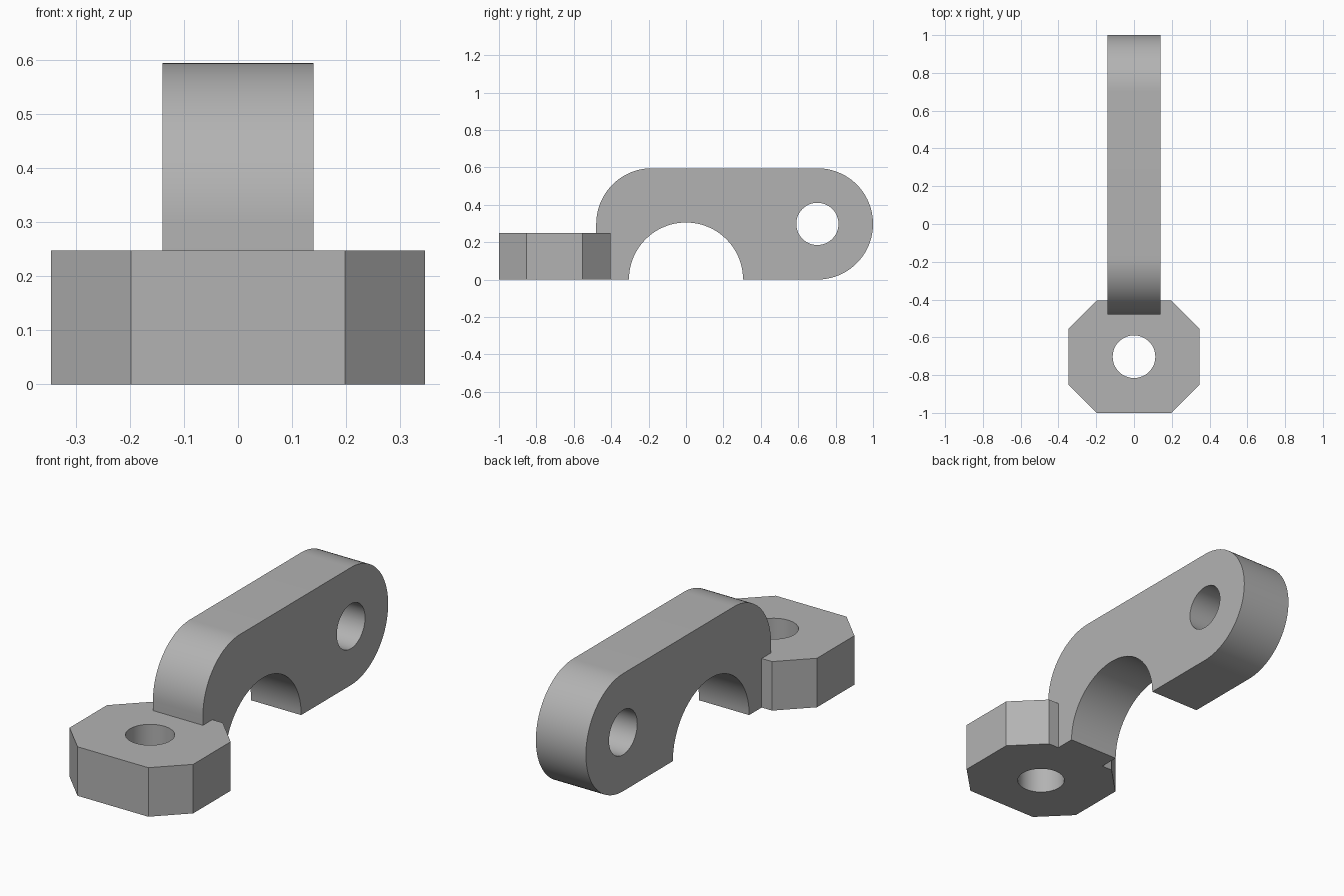
import bpy, bmesh
from math import radians, sin, cos
from mathutils import Matrix

cube = bpy.data.objects.get("Cube")
if cube:
    bpy.data.objects.remove(cube, do_unlink=True)

grey = bpy.data.materials.new("plain_grey")
grey.use_nodes = True
grey.diffuse_color = (0.45, 0.45, 0.45, 1)
grey.node_tree.nodes["Principled BSDF"].inputs["Base Color"].default_value = grey.diffuse_color

WIDTH = 0.28       # thickness of the arm
RADIUS = 0.2975    # rounding of the arm ends
HOLE = 0.113       # radius of both bolt holes
PAD_Y, PIN_Y = -0.7025, 0.7025


def arc(cy, cz, r, start, end, steps):
    """Points on an arc, angles in degrees."""
    angles = [radians(start + (end - start) * i / steps) for i in range(steps + 1)]
    return [(cy + r * cos(a), cz + r * sin(a)) for a in angles]


def prism(name, points, depth):
    """Closed outline in the xy plane, extruded upwards by depth."""
    bm = bmesh.new()
    face = bm.faces.new([bm.verts.new((u, v, 0)) for u, v in points])
    top = bmesh.ops.extrude_face_region(bm, geom=[face])["geom"]
    bmesh.ops.translate(bm, vec=(0, 0, depth),
                        verts=[v for v in top if isinstance(v, bmesh.types.BMVert)])
    bmesh.ops.recalc_face_normals(bm, faces=bm.faces)
    mesh = bpy.data.meshes.new(name)
    bm.to_mesh(mesh)
    bm.free()
    mesh.materials.append(grey)
    obj = bpy.data.objects.new(name, mesh)
    bpy.context.collection.objects.link(obj)
    return obj


def upright(obj, depth):
    """Turn an outline drawn in xy into one in yz, centred on x = 0."""
    turn = Matrix(((0, 0, 1, -depth / 2), (1, 0, 0, 0), (0, 1, 0, 0), (0, 0, 0, 1)))
    obj.data.transform(turn)
    return obj


def combine(target, tool, operation):
    """Apply a boolean and remove the tool object."""
    bpy.context.view_layer.objects.active = target
    mod = target.modifiers.new(operation, "BOOLEAN")
    mod.operation, mod.object, mod.solver = operation, tool, "EXACT"
    tool.hide_render = True
    bpy.ops.object.modifier_apply(modifier=mod.name)
    bpy.data.objects.remove(tool, do_unlink=True)


# Arm: rounded ends with a half-round arch underneath
outline = [(-0.48, 0)]
outline += arc(0, 0, 0.305, 180, 0, 48)
outline += arc(PIN_Y, RADIUS, RADIUS, -90, 90, 48)
outline += arc(-0.48 + RADIUS, RADIUS, RADIUS, 90, 180, 24)
bracket = upright(prism("bracket_arm_and_pad", outline, WIDTH), WIDTH)

# Pad: flat octagon at the front
hx, hy, cut = 0.346, RADIUS, 0.148
corner = [(hx, hy - cut), (hx - cut, hy)]
half = corner + [(-x, y) for x, y in reversed(corner)]
octagon = half + [(-x, -y) for x, y in half]
pad = prism("pad", [(x, y + PAD_Y) for x, y in octagon], 0.248)
combine(bracket, pad, "UNION")

# Bolt hole down through the pad, and pin hole across the arm
bolt = prism("bolt_cutter", arc(0, PAD_Y, HOLE, 0, 352.5, 47), 1)
bolt.data.transform(Matrix.Translation((0, 0, -0.5)))
combine(bracket, bolt, "DIFFERENCE")
pin = upright(prism("pin_cutter", arc(PIN_Y, RADIUS, HOLE, 0, 352.5, 47), 1), 1)
combine(bracket, pin, "DIFFERENCE")

# Smooth curves with crisp edges
bpy.ops.object.select_all(action="DESELECT")
bracket.select_set(True)
bpy.context.view_layer.objects.active = bracket
bpy.ops.object.shade_smooth_by_angle(angle=radians(30))
